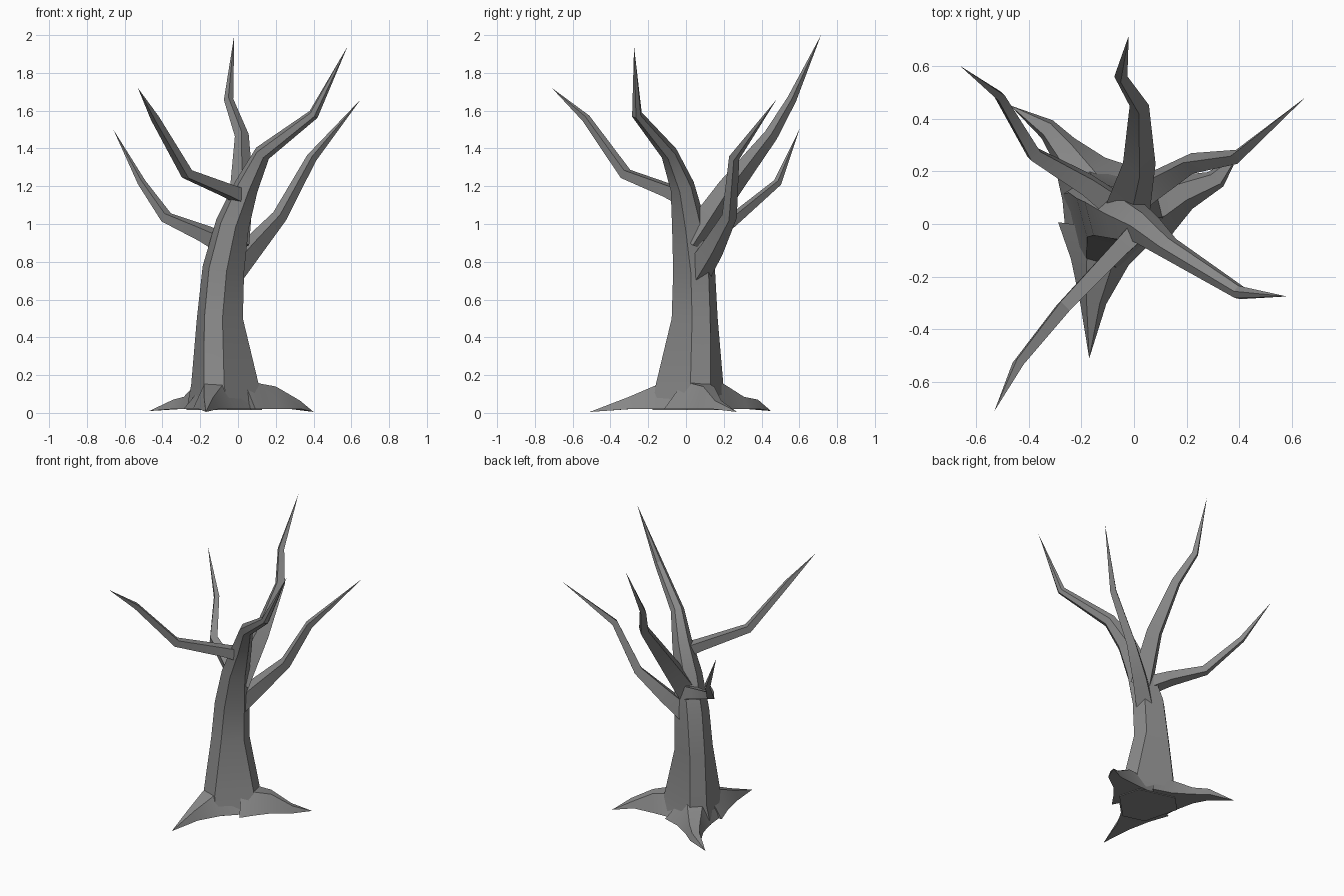
import bpy
import bmesh
import math
from mathutils import Vector

cube = bpy.data.objects.get("Cube")
if cube:
    bpy.data.objects.remove(cube)

bark = bpy.data.materials.new("grey_bark")
bark.use_nodes = True
GREY = (0.25, 0.25, 0.25, 1)
bark.diffuse_color = GREY
bark.node_tree.nodes["Principled BSDF"].inputs["Base Color"].default_value = GREY


def loft(name, rings, tip):
    """Skin a list of rings, closing the far end in a point."""
    bm = bmesh.new()
    loops = [[bm.verts.new(p) for p in ring] for ring in rings]
    n = len(loops[0])
    bm.faces.new(loops[0][::-1])
    for a, b in zip(loops, loops[1:]):
        for i in range(n):
            j = (i + 1) % n
            bm.faces.new((a[i], a[j], b[j], b[i]))
    end = bm.verts.new(tip)
    for i in range(n):
        bm.faces.new((loops[-1][i], loops[-1][(i + 1) % n], end))
    bmesh.ops.recalc_face_normals(bm, faces=bm.faces)
    mesh = bpy.data.meshes.new(name)
    bm.to_mesh(mesh)
    bm.free()
    mesh.materials.append(bark)
    obj = bpy.data.objects.new(name, mesh)
    bpy.context.collection.objects.link(obj)
    bpy.ops.object.select_all(action='DESELECT')
    obj.select_set(True)
    bpy.context.view_layer.objects.active = obj
    bpy.ops.object.shade_smooth_by_angle(angle=math.radians(30))


def limb(name, stations, tip, angles):
    """Tapered limb through stations of (x, y, z, radius, spread)."""
    pts = [Vector(s[:3]) for s in stations] + [Vector(tip)]
    rings = []
    for i, s in enumerate(stations):
        tangent = (pts[i + 1] - pts[i]).normalized()
        if i:
            tangent += (pts[i] - pts[i - 1]).normalized()
        turn = Vector((0, 0, 1)).rotation_difference(tangent)
        if s[2] < 0.6 and len(s) > 4:
            turn.identity()
        ring = []
        for a in angles(s):
            a = math.radians(a)
            ring.append(pts[i] + turn @ Vector((math.cos(a), math.sin(a), 0)) * s[3])
        rings.append(ring)
    loft(name, rings, tip)


def trunk_angles(s):
    # three narrow sides, one above each root, and three broad ones
    return [d + k * s[4] for d in (15, 135, 255) for k in (-1, 1)]


def square_angles(s):
    return (0, 90, 180, 270)


# Trunk, running on into the leading branch
limb("trunk", [
    (-.08, .03, .015, .21, 22), (-.08, .03, .15, .19, 17),
    (-.10, .05, .50, .127, 23), (-.08, .045, .76, .115, 25),
    (-.03, .015, 1.0, .092, 27), (.045, -.02, 1.2, .066, 30),
    (.13, -.09, 1.375, .045, 30), (.40, -.26, 1.58, .028, 30),
], (.58, -.275, 1.94), trunk_angles)

# Side branches
branches = {
    "back_branch": ([(-.03, .04, .90, .09), (.02, .23, 1.19, .062),
                     (.02, .45, 1.47, .037), (-.05, .56, 1.66, .025)],
                    (-.02, .715, 2.0)),
    "left_branch": ([(-.04, .06, .74, .075), (.07, .14, .87, .062),
                     (.22, .23, 1.04, .04), (.39, .255, 1.35, .028)],
                    (.65, .48, 1.66)),
    "right_back_branch": ([(-.06, .06, .89, .065), (-.18, .15, .95, .05),
                           (-.38, .265, 1.035, .034), (-.51, .485, 1.22, .022)],
                          (-.66, .60, 1.5)),
    "right_front_branch": ([(.03, -.01, 1.14, .055), (-.05, -.09, 1.175, .045),
                            (-.27, -.32, 1.265, .034), (-.44, -.53, 1.56, .023)],
                           (-.53, -.71, 1.72)),
}
for name, (stations, tip) in branches.items():
    limb(name, stations, tip, square_angles)


def root(name, sections, tip):
    """Root with a narrow top and a broad foot: (x, y, top, half_top, half_foot)."""
    rings = []
    end = Vector((tip[0], tip[1], 0))
    for x, y, top, wt, wf in sections:
        along = (end - Vector((x, y, 0))).normalized()
        side = Vector((-along.y, along.x, 0))
        c = Vector((x, y, 0))
        up = Vector((0, 0, 1))
        rings.append([c + side * wf + up * .02, c + side * wt + up * top,
                      c - side * wt + up * top, c - side * wf + up * .02])
    loft(name, rings, tip)


# Roots
root("front_root", [(-.10, -.02, .19, .05, .19), (-.13, -.145, .15, .05, .11),
                    (-.155, -.30, .085, .025, .05)], (-.17, -.51, .005))
root("left_root", [(.0, .05, .19, .05, .19), (.09, .075, .155, .052, .12),
                   (.18, .12, .14, .035, .075), (.31, .17, .065, .025, .04)],
     (.40, .27, .005))
root("back_root", [(-.12, .08, .19, .05, .19), (-.19, .17, .15, .05, .115),
                   (-.265, .28, .085, .035, .06), (-.33, .36, .07, .025, .04)],
     (-.47, .45, .01))
